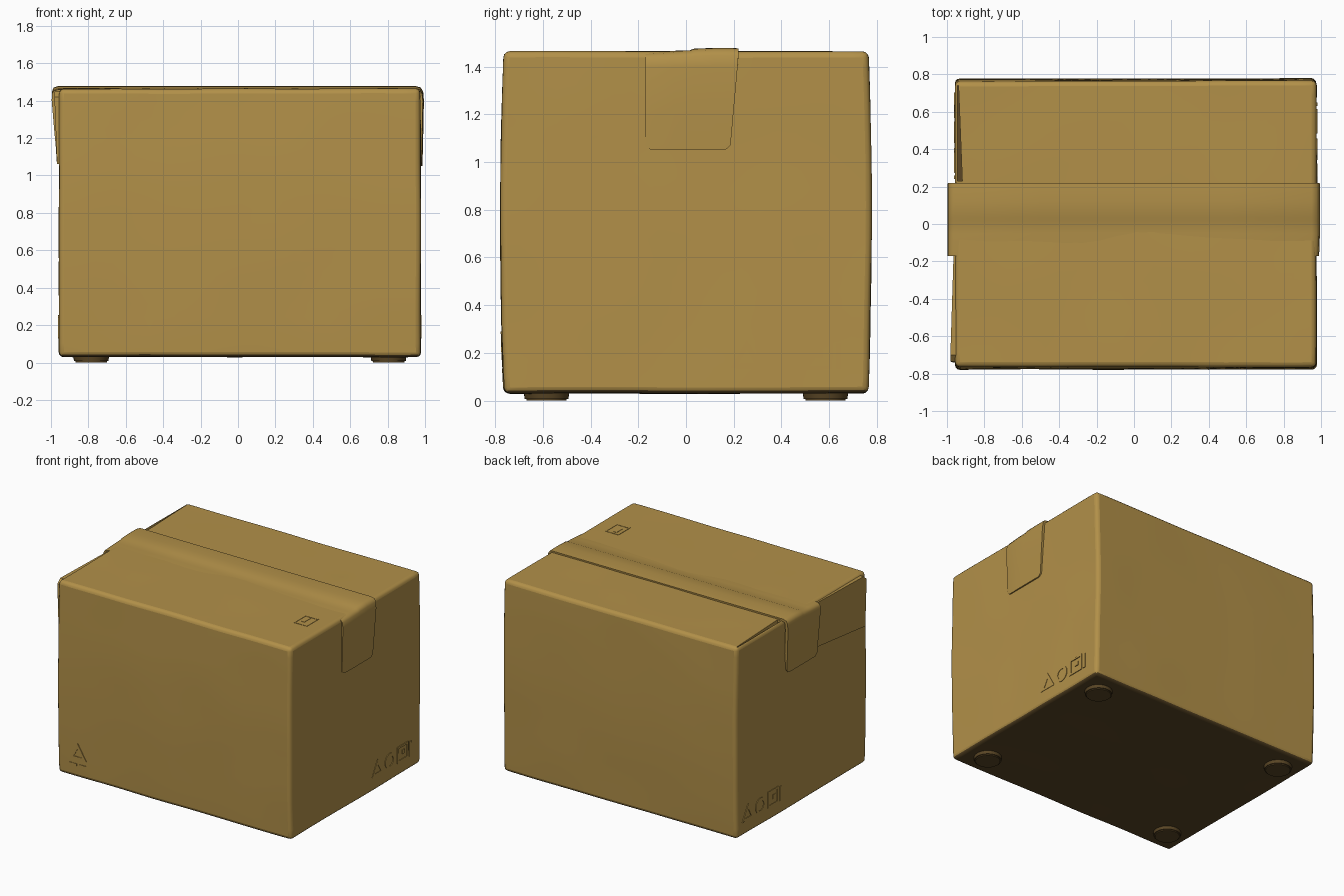
import bpy, bmesh, math
from mathutils import Vector, noise

if "Cube" in bpy.data.objects:
    bpy.data.objects.remove(bpy.data.objects["Cube"])

card = bpy.data.materials.new("cardboard brown")
card.diffuse_color = (0.445, 0.28, 0.066, 1)
card.use_nodes = True
card.node_tree.nodes["Principled BSDF"].inputs["Base Color"].default_value = card.diffuse_color
dark = bpy.data.materials.new("dark underside brown")
dark.diffuse_color = (0.10, 0.06, 0.018, 1)
dark.use_nodes = True
dark.node_tree.nodes["Principled BSDF"].inputs["Base Color"].default_value = dark.diffuse_color

X0, X1, Z0, Z1 = -0.957, 0.976, 0.03, 1.464


def finish(name, bm, angle=35, mats=(card,)):
    """Turn a bmesh into a smooth-shaded, coloured object."""
    me = bpy.data.meshes.new(name)
    bm.to_mesh(me)
    bm.free()
    ob = bpy.data.objects.new(name, me)
    bpy.context.collection.objects.link(ob)
    for m in mats:
        me.materials.append(m)
    shade(ob, angle)
    return ob


def shade(ob, angle=35):
    bpy.ops.object.select_all(action='DESELECT')
    ob.select_set(True)
    bpy.context.view_layer.objects.active = ob
    bpy.ops.object.shade_smooth_by_angle(angle=math.radians(angle))


def apply_mods(ob):
    bpy.context.view_layer.objects.active = ob
    for m in list(ob.modifiers):
        bpy.ops.object.modifier_apply(modifier=m.name)


def half_depth(z):
    """The front and back bulge slightly at mid height."""
    return 0.764 + 0.014 * (1 - ((z - 0.75) / 0.72) ** 2)


def prism(name, lower, upper):
    """Closed solid between two matching outlines."""
    bm = bmesh.new()
    a = [bm.verts.new(p) for p in lower]
    b = [bm.verts.new(p) for p in upper]
    n = len(a)
    bm.faces.new(a)
    bm.faces.new(b)
    for i in range(n):
        bm.faces.new((a[i], a[(i + 1) % n], b[(i + 1) % n], b[i]))
    bmesh.ops.recalc_face_normals(bm, faces=bm.faces)
    return finish(name, bm)


# carton body: bulged, lightly dented, rounded edges
bm = bmesh.new()
bmesh.ops.create_cube(bm, size=2)
bmesh.ops.subdivide_edges(bm, edges=bm.edges[:], cuts=19, use_grid_fill=True)
for v in bm.verts:
    x, y, z = v.co
    z = Z0 + (z + 1) / 2 * (Z1 - Z0)
    p = Vector(((X0 + X1) / 2 + x * (X1 - X0) / 2, y * half_depth(z), z))
    v.co = p + noise.noise_vector(p * 2.3) * 0.004
body = finish("carton_body", bm, 35, (card, dark))
bev = body.modifiers.new("round", 'BEVEL')
bev.width, bev.segments = 0.026, 3
bev.limit_method, bev.angle_limit = 'ANGLE', math.radians(50)
apply_mods(body)

# open slit beside the left top edge, behind the tape
slit = [(-0.943, 0.74), (-0.945, 0.23), (-0.918, 0.23), (-0.938, 0.74)]
cutter = prism("slit_cutter", [(x, y, 1.42) for x, y in slit],
               [(x, y, 1.52) for x, y in slit])
cutter.hide_render = True
cut = body.modifiers.new("slit", 'BOOLEAN')
cut.operation, cut.object, cut.solver = 'DIFFERENCE', cutter, 'EXACT'
apply_mods(body)
bpy.data.objects.remove(cutter)
shade(body)

# dark underside and dark slit floor
for f in body.data.polygons:
    in_slit = 1.40 < f.center.z < 1.43 and f.normal.z > 0.9
    f.material_index = 1 if f.normal.z < -0.6 or in_slit else 0

# sealing tape: runs over the top and folds down both ends
path = [(-0.968, 1.06), (-0.970, 1.09), (-0.974, 1.15), (-0.986, 1.28), (-0.996, 1.40),
        (-0.995, 1.44), (-0.985, 1.458), (-0.96, 1.466), (-0.5, 1.465),
        (0, 1.465), (0.5, 1.465), (0.95, 1.465), (0.977, 1.458),
        (0.99, 1.44), (0.994, 1.40), (0.99, 1.2), (0.987, 1.08), (0.986, 1.05)]
cols = [(-0.17, -0.006), (-0.145, -0.004), (-0.05, 0.001), (0.015, 0.003),
        (0.035, 0.010), (0.12, 0.013), (0.195, 0.013), (0.22, 0.011)]
bm = bmesh.new()
grid = []
for x, z in path:
    top = max(0, min(1, (z - 1.40) / 0.06))
    drop = max(0, (1.44 - z) / 0.39)
    row = []
    for k, (y, h) in enumerate(cols):
        yy = y - 0.035 * drop * max(0, y / 0.22)
        zz = z + h * top
        xx = x
        # front edge lies flush on the right end
        if x > 0.9 and k < 2:
            xx -= 0.006 * (1 - k * 0.5)
        # rounded lower corners
        if z < 1.07 and k in (0, len(cols) - 1):
            zz += 0.018
        row.append(bm.verts.new((xx, yy, zz)))
    grid.append(row)
for i in range(len(grid) - 1):
    for j in range(len(cols) - 1):
        bm.faces.new((grid[i][j], grid[i + 1][j], grid[i + 1][j + 1], grid[i][j + 1]))
tape = finish("sealing_tape", bm, 50)
sol = tape.modifiers.new("thickness", 'SOLIDIFY')
sol.thickness, sol.offset = 0.022, -1
apply_mods(tape)
shade(tape, 50)

# loose side flap at the front of the left end
flap = [(-0.17, 1.12), (-0.17, 1.45), (-0.70, 1.45), (-0.735, 1.42), (-0.74, 1.06)]
prism("loose_end_flap", [(-0.945, y, z) for y, z in flap],
      [(-0.965 - 0.018 * max(0, -y - 0.17) / 0.57 * (z - 1.0) / 0.45, y, z) for y, z in flap])

# four round feet
for fx in (-0.785, 0.805):
    for fy in (-0.585, 0.585):
        bm = bmesh.new()
        bmesh.ops.create_cone(bm, cap_ends=True, segments=32, radius1=0.091,
                              radius2=0.097, depth=0.045)
        bmesh.ops.translate(bm, verts=bm.verts, vec=(fx, fy, 0.0225))
        low = [e for e in bm.edges if all(v.co.z < 0.01 for v in e.verts)]
        bmesh.ops.bevel(bm, geom=low, offset=0.007, segments=2, affect='EDGES')
        finish("foot", bm, 35, (dark,))


# shallow embossed handling marks
def ngon(n, r, turn=0.0):
    return [(r * math.cos(turn + i * math.tau / n), r * math.sin(turn + i * math.tau / n))
            for i in range(n)]


def mark(name, outline, at, place, inner=0.0, rise=0.005):
    """Raised outline (or solid plate when inner is 0) on a carton side."""
    bm = bmesh.new()
    n = len(outline)

    def loop(s, h):
        return [bm.verts.new(place(at[0] + a * s, at[1] + b * s, h)) for a, b in outline]
    o0, o1 = loop(1, -0.004), loop(1, rise)
    if inner:
        i1, i0 = loop(inner, rise), loop(inner, -0.004)
        loops = [o0, o1, i1, i0]
    else:
        bm.faces.new(o1)
        loops = [o0, o1]
    for a, b in zip(loops, loops[1:]):
        for i in range(n):
            bm.faces.new((a[i], a[(i + 1) % n], b[(i + 1) % n], b[i]))
    bmesh.ops.recalc_face_normals(bm, faces=bm.faces)
    finish(name, bm)


def rect(w, h):
    return [(-w / 2, -h / 2), (w / 2, -h / 2), (w / 2, h / 2), (-w / 2, h / 2)]


front = lambda a, b, h: (a, -half_depth(b) - h, b)
right = lambda a, b, h: (X1 + h, a, b)
left = lambda a, b, h: (X0 - h, 0.89 - a, b)  # same marks, mirrored order
topside = lambda a, b, h: (a, b, Z1 + h)
tri = ngon(3, 0.08, math.pi / 2)

# front: triangle over two bars
mark("front_triangle_mark", tri, (-0.785, 0.21), front, 0.5)
for dx in (-0.04, 0.035):
    mark("front_bar_mark", rect(0.06, 0.02), (-0.785 + dx, 0.125), front)

# both ends: triangle, ring, square frame with centre, upright bar
for side, place in (("right", right), ("left", left)):
    mark(side + "_triangle_mark", tri, (0.255, 0.175), place, 0.5)
    mark(side + "_ring_mark", ngon(16, 0.058), (0.40, 0.185), place, 0.65)
    mark(side + "_square_mark", rect(0.13, 0.12), (0.55, 0.19), place, 0.75)
    mark(side + "_dot_mark", rect(0.03, 0.03), (0.56, 0.195), place)
    mark(side + "_bar_mark", rect(0.02, 0.11), (0.64, 0.185), place)

# top: small frame
mark("top_frame_mark", rect(0.11, 0.14), (0.80, -0.335), topside, 0.85, 0.003)
mark("top_centre_mark", rect(0.025, 0.07), (0.79, -0.325), topside, 0, 0.003)
